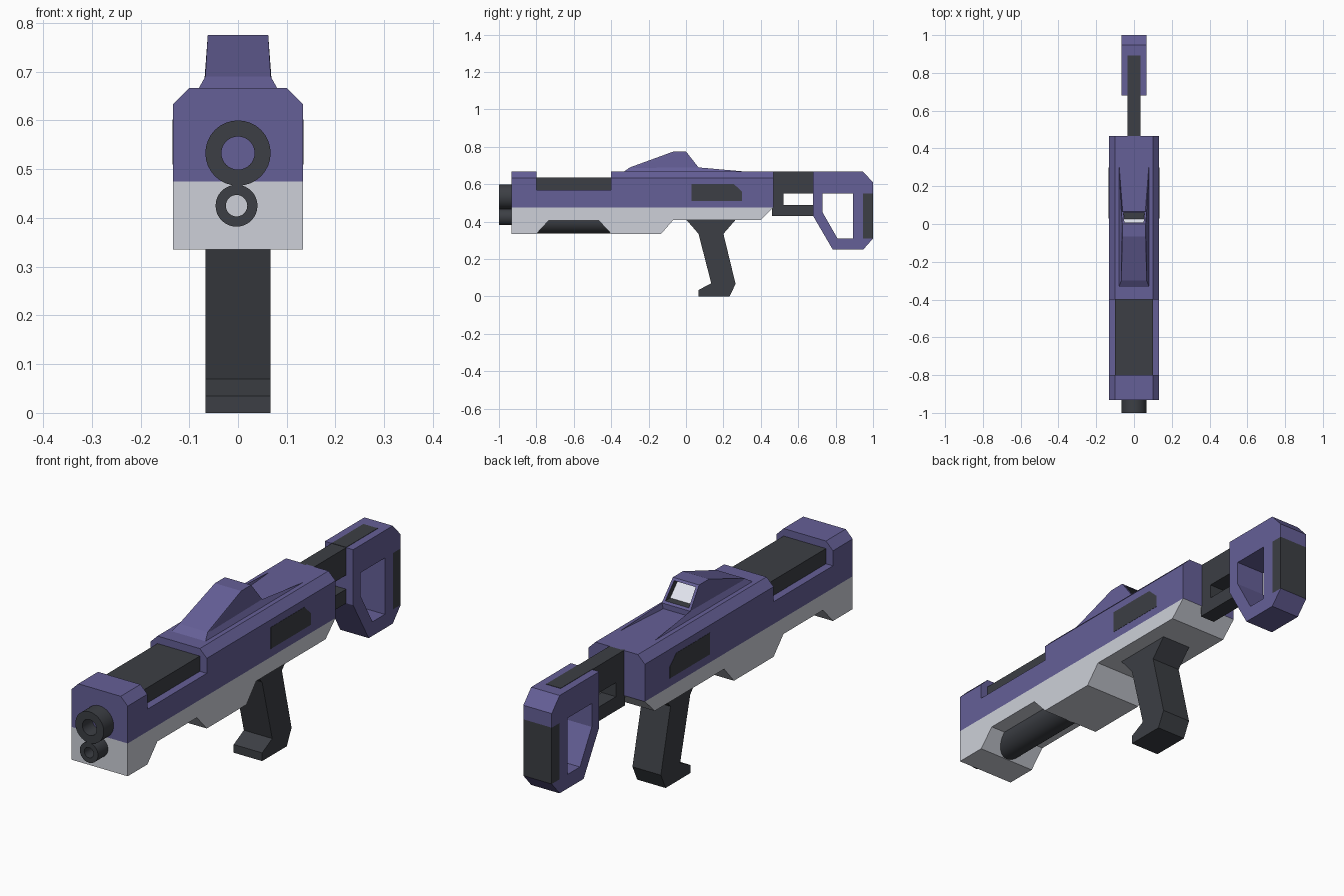
import bpy, bmesh, math
from mathutils import Vector

if "Cube" in bpy.data.objects:
    bpy.data.objects.remove(bpy.data.objects["Cube"])


def material(name, r, g, b):
    m = bpy.data.materials.new(name)
    m.diffuse_color = (r, g, b, 1)
    m.use_nodes = True
    m.node_tree.nodes["Principled BSDF"].inputs["Base Color"].default_value = m.diffuse_color
    return m


PURPLE = material("purple", 0.13, 0.115, 0.31)
DARK = material("dark", 0.045, 0.049, 0.058)
LIGHT = material("light", 0.61, 0.63, 0.69)
SCREEN = material("screen", 0.8, 0.82, 0.9)


def add_object(name, bm, *mats):
    bmesh.ops.recalc_face_normals(bm, faces=bm.faces[:])
    me = bpy.data.meshes.new(name)
    bm.to_mesh(me)
    bm.free()
    for m in mats:
        me.materials.append(m)
    ob = bpy.data.objects.new(name, me)
    bpy.context.collection.objects.link(ob)
    return ob


def prism_bm(loops, lo, hi, axis="x"):
    """Fill closed 2D loops (inner loops are holes) and extrude along an axis."""
    cu = bpy.data.curves.new("profile", "CURVE")
    cu.dimensions, cu.fill_mode, cu.extrude = "2D", "BOTH", (hi - lo) / 2
    for pts in loops:
        sp = cu.splines.new("POLY")
        sp.points.add(len(pts) - 1)
        for p, (a, b) in zip(sp.points, pts):
            p.co = (a, b, 0, 1)
        sp.use_cyclic_u = True
    tmp = bpy.data.objects.new("profile", cu)
    bpy.context.collection.objects.link(tmp)
    dg = bpy.context.evaluated_depsgraph_get()
    me = bpy.data.meshes.new_from_object(tmp.evaluated_get(dg))
    bm = bmesh.new()
    bm.from_mesh(me)
    bpy.data.objects.remove(tmp)
    bpy.data.curves.remove(cu)
    bpy.data.meshes.remove(me)
    mid = (lo + hi) / 2
    for v in bm.verts:
        a, b, t = v.co
        v.co = (t + mid, a, b) if axis == "x" else (a, t + mid, b)
    bmesh.ops.remove_doubles(bm, verts=bm.verts[:], dist=1e-5)
    for f in bm.faces:
        f.smooth = False
        f.material_index = 0
    return bm


def prism(name, loops, lo, hi, mat, axis="x"):
    return add_object(name, prism_bm(loops, lo, hi, axis), mat)


def rect(a0, a1, b0, b1):
    return [(a0, b0), (a1, b0), (a1, b1), (a0, b1)]


def circle(x, z, r, n=32):
    return [(x + r * math.cos(2 * math.pi * i / n), z + r * math.sin(2 * math.pi * i / n)) for i in range(n)]


def smooth(ob):
    bpy.ops.object.select_all(action="DESELECT")
    ob.select_set(True)
    bpy.context.view_layer.objects.active = ob
    bpy.ops.object.shade_smooth_by_angle(angle=math.radians(30))


def hull_bm(points):
    bm = bmesh.new()
    for p in points:
        bm.verts.new(p)
    bmesh.ops.convex_hull(bm, input=bm.verts[:])
    bmesh.ops.dissolve_limit(bm, angle_limit=0.01, verts=bm.verts[:], edges=bm.edges[:])
    return bm


# Upper body: notched side profile with chamfered top edges
bm = prism_bm([[(-.933, .475), (.467, .475), (.467, .667), (-.4, .667), (-.4, .57),
                (-.8, .57), (-.8, .667), (-.933, .667)]], -.133, .133)
for s in (1, -1):
    cut = bmesh.ops.bisect_plane(bm, geom=bm.verts[:] + bm.edges[:] + bm.faces[:],
                                 plane_co=(s * .133, 0, .634), plane_no=(s, 0, 1), clear_outer=True)
    bmesh.ops.holes_fill(bm, edges=[e for e in cut["geom_cut"] if isinstance(e, bmesh.types.BMEdge)])
add_object("upper_body", bm, PURPLE)
prism("top_cover", [rect(-.8, -.4, .565, .635)], -.1, .1, DARK)

# Lower body with the fore-end cutout and the tube inside it
prism("lower_body", [[(-.933, .335), (-.8, .335), (-.733, .407), (-.467, .407), (-.4, .335),
                      (-.133, .335), (-.067, .41), (.4, .41), (.467, .475), (-.933, .475)]],
      -.133, .133, LIGHT)
smooth(prism("fore_tube", [circle(0, .403, .067)], -.8, -.4, DARK, "y"))

# Muzzles
for name, x, z, r, hole in (("upper_muzzle", 0, .533, .067, .034), ("lower_muzzle", -.003, .425, .043, .022)):
    smooth(prism(name, [circle(x, z, r), circle(x, z, hole)], -1, -.933, DARK, "y"))

# Sight housing with a recessed screen in its sloping rear face
bm = hull_bm([(s * x, y, z) for s in (1, -1) for x, y, z in
              ((.07, -.333, .667), (.067, -.3, .69), (.062, -.067, .775),
               (.062, 0, .775), (.067, .067, .69), (.067, .067, .667))])
bm.normal_update()
rear = max(bm.faces, key=lambda f: f.normal.dot(Vector((0, .785, .62))))
bmesh.ops.inset_region(bm, faces=[rear], thickness=.016)
screen = bmesh.ops.extrude_discrete_faces(bm, faces=[rear])["faces"][0]
bmesh.ops.translate(bm, verts=screen.verts[:], vec=(0, -.033, 0))
for e in screen.edges:
    for f in e.link_faces:
        f.material_index = 1
screen.material_index = 2
add_object("sight", bm, PURPLE, DARK, SCREEN)

for s, side in ((1, "right"), (-1, "left")):
    # Tapered skirts along the sight
    add_object("sight_skirt_" + side, hull_bm([(s * x, y, z) for x, y, z in
               ((.08, -.333, .667), (.06, -.333, .667), (.08, .325, .667), (.067, -.3, .69),
                (.067, .067, .69), (.06, .067, .667))]), PURPLE)
    # Side panels
    a, b = sorted((s * .12, s * .134))
    prism("side_panel_" + side, [[(.03, .51), (.3, .51), (.3, .56), (.255, .602), (.03, .602)]], a, b, DARK)

# Grip with flared base and front toe
prism("grip", [[(0, .412), (.067, .335), (.135, .07), (.067, .035), (.067, 0), (.233, 0),
                (.265, .067), (.2, .335), (.267, .412)]], -.067, .067, DARK)

# Stock link with a slot, and its strip along the stock top
prism("stock_link", [rect(.46, .69, .43, .667), rect(.52, .685, .49, .55)], -.034, .034, DARK)
prism("stock_strip", [rect(.68, .893, .65, .6685)], -.034, .034, DARK)

# Skeleton stock and butt pad
prism("stock", [[(.68, .667), (.947, .667), (1, .61), (1, .55), (.947, .55), (.947, .31), (1, .31),
                 (.947, .25), (.785, .25), (.68, .43)],
                [(.73, .55), (.893, .55), (.893, .31), (.81, .31), (.73, .45)]], -.067, .067, PURPLE)
prism("butt_pad", [rect(.947, 1, .31, .55)], -.067, .067, DARK)
